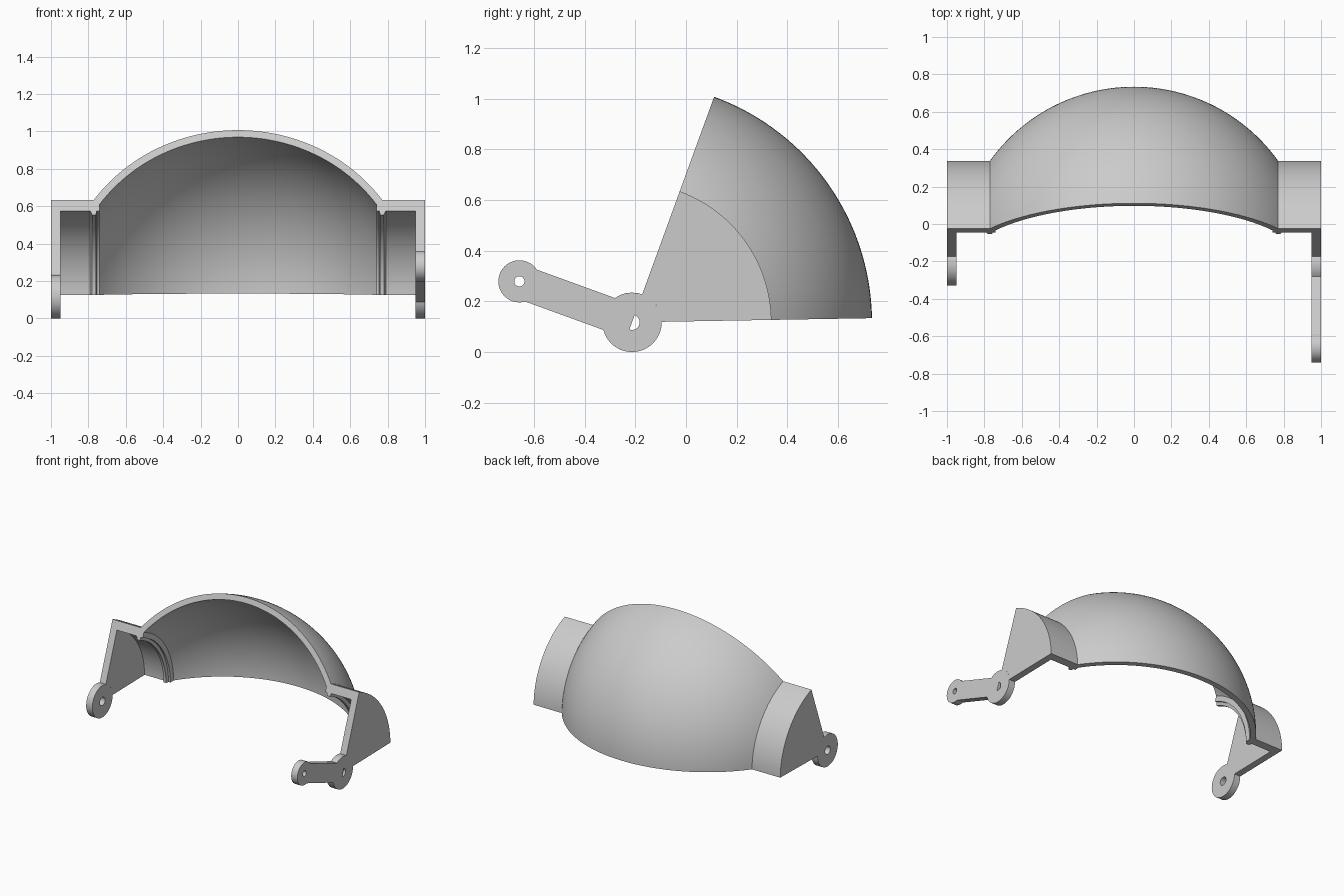
import bpy, bmesh
from math import sin, cos, asin, radians, pi
from mathutils import Matrix

cube = bpy.data.objects.get("Cube")
if cube:
    bpy.data.objects.remove(cube, do_unlink=True)

PIVOT = (0, -0.213, 0.117)            # hinge axis runs along x through here
START, END = radians(1), radians(70)  # sweep of the shell
HUB, TUBE, DOME, INNER = 0.117, 0.55, 0.947, 0.907
LEAN = radians(160)                   # direction of the lever

grey = bpy.data.materials.new("light grey")
grey.use_nodes = True
COLOUR = (0.6, 0.6, 0.6, 1)
grey.diffuse_color = COLOUR
grey.node_tree.nodes["Principled BSDF"].inputs["Base Color"].default_value = COLOUR


def finish(name, bm, matrix):
    bmesh.ops.remove_doubles(bm, verts=bm.verts, dist=1e-5)
    bmesh.ops.recalc_face_normals(bm, faces=bm.faces)
    bm.transform(matrix)
    mesh = bpy.data.meshes.new(name)
    bm.to_mesh(mesh)
    bm.free()
    mesh.materials.append(grey)
    obj = bpy.data.objects.new(name, mesh)
    bpy.context.collection.objects.link(obj)
    bpy.ops.object.select_all(action='DESELECT')
    obj.select_set(True)
    bpy.context.view_layer.objects.active = obj
    bpy.ops.object.shade_smooth_by_angle(angle=radians(25))
    return obj


def arc(radius, a, b, steps, cx=0, cy=0):
    return [(cx + radius * cos(a + (b - a) * i / steps),
             cy + radius * sin(a + (b - a) * i / steps)) for i in range(steps + 1)]


def circle(radius, cx=0, cy=0):
    return arc(radius, 0, 2 * pi, 64, cx, cy)[:-1]


def plate(name, outlines, x):
    """Flat plate 0.05 thick, drawn in the y-z plane; later outlines are holes."""
    curve = bpy.data.curves.new(name, 'CURVE')
    curve.dimensions = '2D'
    curve.fill_mode = 'BOTH'
    curve.extrude = 0.025
    for pts in outlines:
        spline = curve.splines.new('POLY')
        spline.points.add(len(pts) - 1)
        for p, (u, v) in zip(spline.points, pts):
            p.co = (u, v, 0, 1)
        spline.use_cyclic_u = True
    temp = bpy.data.objects.new(name + " outline", curve)
    bpy.context.collection.objects.link(temp)
    mesh = bpy.data.meshes.new_from_object(
        temp.evaluated_get(bpy.context.evaluated_depsgraph_get()))
    bm = bmesh.new()
    bm.from_mesh(mesh)
    bpy.data.objects.remove(temp, do_unlink=True)
    bpy.data.curves.remove(curve)
    bpy.data.meshes.remove(mesh)
    to_side = Matrix(((0, 0, 1, x), (1, 0, 0, PIVOT[1]), (0, 1, 0, PIVOT[2]), (0, 0, 0, 1)))
    return finish(name, bm, to_side)


# Shell: dome, side tubes, inner lips and end walls swept about the hinge axis
def dome_arc(radius, x_end, steps=28):
    return [(radius * sin(t), radius * cos(t))
            for t in (asin(x_end / radius) * i / steps for i in range(steps + 1))]


outer = dome_arc(DOME, (DOME**2 - TUBE**2) ** 0.5)
side = [(1, TUBE), (1, HUB), (0.95, HUB), (0.95, 0.488), (0.79, 0.488),
        (0.78, 0.465), (0.76, 0.465), (0.755, 0.487), (0.74, 0.487)]
inner = dome_arc(INNER, 0.74)[::-1]
half = outer + side + inner
profile = half + [(-x, r) for x, r in half[-2:0:-1]]

bm = bmesh.new()
STEPS = 48
rings = []
for i in range(STEPS + 1):
    a = START + (END - START) * i / STEPS
    rings.append([bm.verts.new((x, r * cos(a), r * sin(a))) for x, r in profile])
for r0, r1 in zip(rings, rings[1:]):
    for j in range(len(profile)):
        bm.faces.new((r0[j - 1], r0[j], r1[j], r1[j - 1]))


# Cut faces: quads along the dome, one polygon for each side bracket
n = len(outer)
for ring in (rings[0], rings[-1]):
    size = len(ring)
    out_r, in_r = ring[:n], ring[len(half) - n:len(half)][::-1]
    out_l = [ring[-k % size] for k in range(n)]
    in_l = [in_r[0]] + [ring[len(half) + k] for k in range(n - 1)]
    for a, b in ((out_r, in_r), (out_l, in_l)):
        for k in range(n - 1):
            bm.faces.new((a[k], a[k + 1], b[k + 1], b[k]))
    right = ring[n - 1:n + len(side) + 1]
    left = [ring[-k % size] for k in range(n - 1, n + len(side) + 1)]
    bm.faces.new(right)
    bm.faces.new(left)
finish("visor_shell", bm, Matrix.Translation(PIVOT))

# Right hinge: round hub with a round hole
plate("right_hinge_hub", [circle(HUB), circle(0.03)], -0.975)

# Left hinge: hub, lever and rounded tip in one outline, half-round shaft hole
REACH, TIP, WIDTH = 0.473, 0.083, 0.067
h, t = asin(WIDTH / HUB), asin(WIDTH / TIP)
lever = arc(HUB, h, 2 * pi - h, 56) + arc(TIP, t - pi, pi - t, 40, REACH, 0)
lever = [(u * cos(LEAN) - v * sin(LEAN), u * sin(LEAN) + v * cos(LEAN)) for u, v in lever]
tip_hole = circle(0.02, REACH * cos(LEAN), REACH * sin(LEAN))
shaft_hole = arc(0.03, END - pi, END, 24)
plate("left_hinge_lever", [lever, tip_hole, shaft_hole], 0.975)
